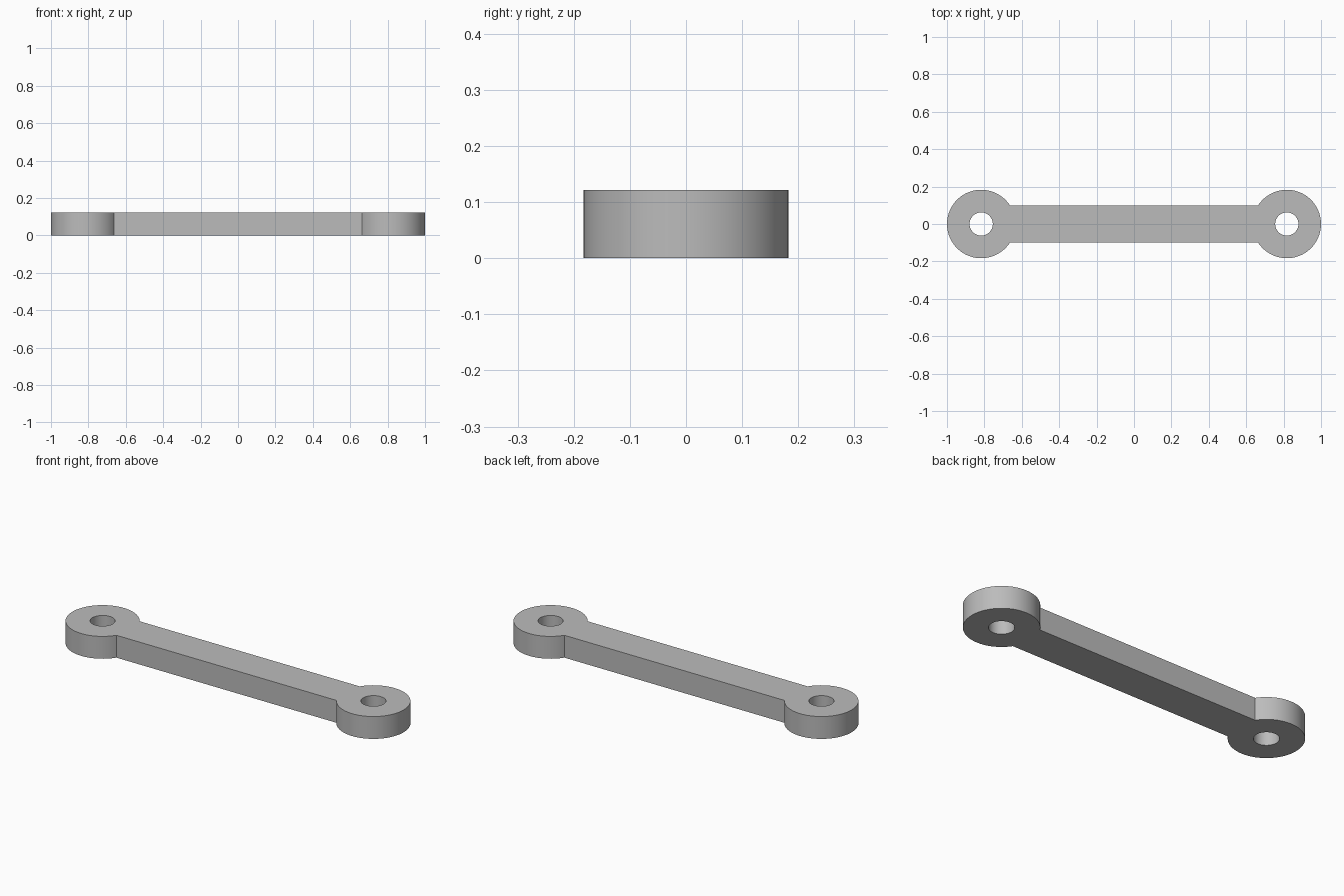
import bpy, bmesh
from math import sin, cos, pi, asin

EYE_R, HOLE_R, HALF_W, HEIGHT = 0.183, 0.062, 0.10, 0.122
EYE_X = 1 - EYE_R
ARC_STEPS, NECK_STEPS = 60, 12

if "Cube" in bpy.data.objects:
    bpy.data.objects.remove(bpy.data.objects["Cube"])

grey = bpy.data.materials.new("plain grey")
grey.use_nodes = True
colour = (0.5, 0.5, 0.5, 1)
grey.diffuse_color = colour
grey.node_tree.nodes["Principled BSDF"].inputs["Base Color"].default_value = colour

bm = bmesh.new()
neck = pi - asin(HALF_W / EYE_R)  # angle where the eye meets the bar
neck_x = EYE_R * cos(neck)


def add_eye(side):
    """Flat ring around the pin hole; returns the vertices shared with the bar."""
    angles = [-neck + 2 * neck * i / ARC_STEPS for i in range(ARC_STEPS)]
    angles += [neck + 2 * (pi - neck) * i / NECK_STEPS for i in range(NECK_STEPS)]
    inner, outer = [], []
    for i, a in enumerate(angles):
        r = EYE_R if i <= ARC_STEPS else neck_x / cos(a)
        for ring, radius in ((inner, HOLE_R), (outer, r)):
            x = side * (EYE_X + radius * cos(a))
            ring.append(bm.verts.new((x, radius * sin(a), 0)))
    for i in range(len(angles)):
        j = (i + 1) % len(angles)
        bm.faces.new((inner[i], outer[i], outer[j], inner[j]))
    return outer[ARC_STEPS:] + outer[:1]


# Flat outline: two eyes joined by the bar
left_neck, right_neck = add_eye(1), add_eye(-1)
bm.faces.new(left_neck + right_neck[::-1])

# Raise the outline to full thickness
raised = bmesh.ops.extrude_face_region(bm, geom=bm.faces[:], use_keep_orig=True)
top = [v for v in raised["geom"] if isinstance(v, bmesh.types.BMVert)]
bmesh.ops.translate(bm, verts=top, vec=(0, 0, HEIGHT))
bmesh.ops.recalc_face_normals(bm, faces=bm.faces[:])

mesh = bpy.data.meshes.new("link_bar")
bm.to_mesh(mesh)
bm.free()
mesh.materials.append(grey)
link = bpy.data.objects.new("link_bar", mesh)
bpy.context.collection.objects.link(link)

# Round walls smooth, rims and neck corners sharp
bpy.ops.object.select_all(action="DESELECT")
link.select_set(True)
bpy.context.view_layer.objects.active = link
bpy.ops.object.shade_smooth_by_angle(angle=pi / 6)
